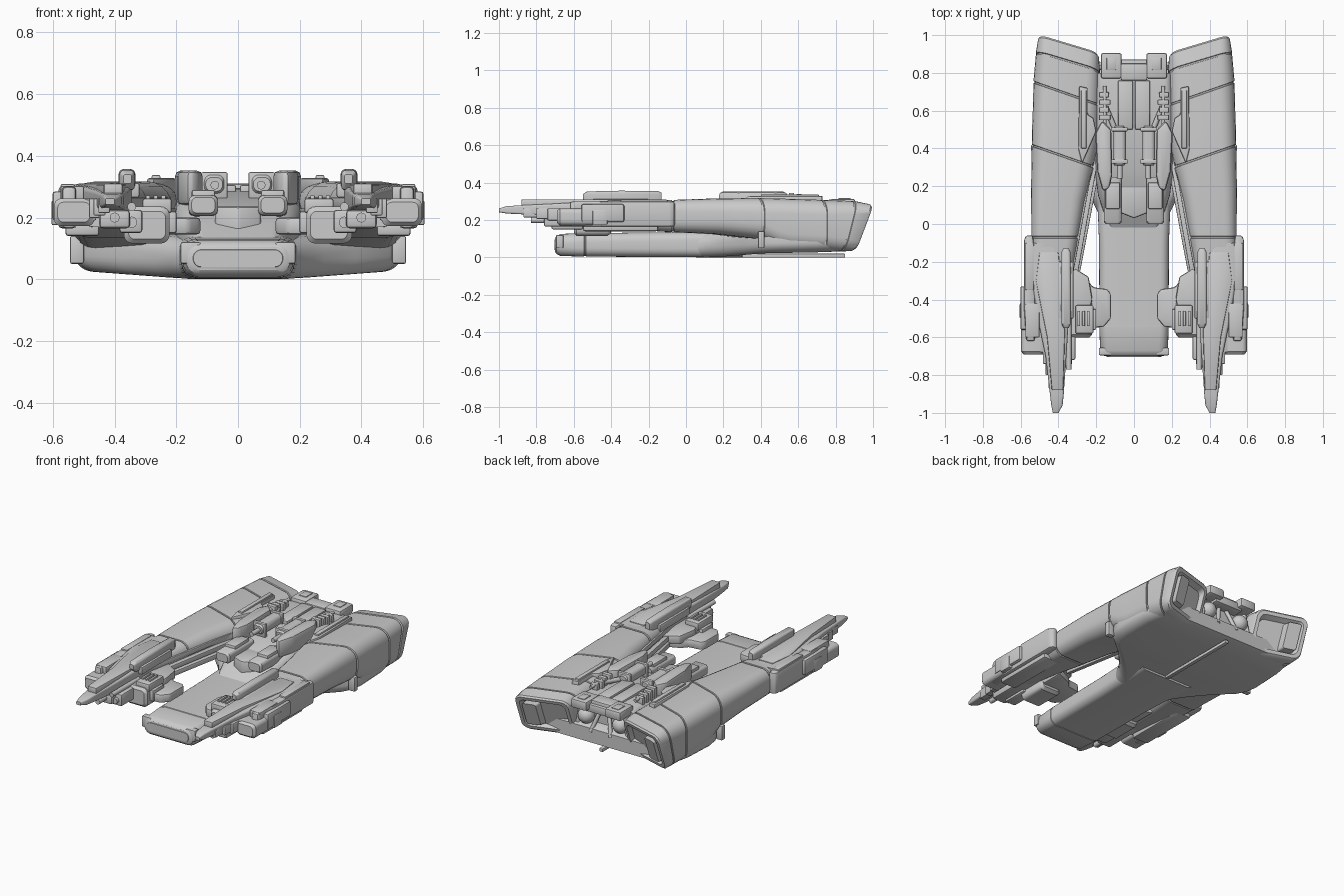
import bpy, bmesh, math
from mathutils import Vector

def finish(name, bm, mirror, angle=32):
    bmesh.ops.recalc_face_normals(bm, faces=bm.faces[:])
    me = bpy.data.meshes.new(name)
    bm.to_mesh(me)
    bm.free()
    me.shade_smooth()
    me.set_sharp_from_angle(angle=math.radians(angle))
    ob = bpy.data.objects.new(name, me)
    bpy.context.collection.objects.link(ob)
    if mirror:
        ob.modifiers.new("mirror", 'MIRROR')
    return ob

def loft(name, sections, mirror=True, warp=None, seg=5):
    """Rounded-rectangle sections (y, x0, x1, z0, z1, radius[, kx, kz]); kx, kz slant the section."""
    bm = bmesh.new()
    rings = []
    for s in sections:
        y, x0, x1, z0, z1, r = s[:6]
        kx, kz = s[6:] if len(s) > 6 else (0, 0)
        cx, cz = (x0 + x1) / 2, (z0 + z1) / 2
        r = min(r, (x1 - x0) * .49, (z1 - z0) * .49)
        ring = []
        for i, (px, pz) in enumerate([(x1 - r, z1 - r), (x0 + r, z1 - r), (x0 + r, z0 + r), (x1 - r, z0 + r)]):
            for k in range(seg + 1):
                a = math.pi / 2 * (i + k / seg)
                x, z = px + r * math.cos(a), pz + r * math.sin(a)
                v = Vector((x, y + kx * (x - cx) + kz * (z - cz), z))
                ring.append(bm.verts.new(warp(v) if warp else v))
        rings.append(ring)
    for a, b in zip(rings, rings[1:]):
        for i in range(len(a)):
            j = (i + 1) % len(a)
            bm.faces.new((a[i], a[j], b[j], b[i]))
    bm.faces.new(rings[0])
    bm.faces.new(rings[-1])
    return finish(name, bm, mirror)

def plate(name, pts, z0, z1, bevel=.006, mirror=True):
    """Top-view outline extruded from z0 to z1 with bevelled edges."""
    bm = bmesh.new()
    f = bm.faces.new([bm.verts.new((x, y, z0)) for x, y in pts])
    ex = bmesh.ops.extrude_face_region(bm, geom=[f])
    for v in ex["geom"]:
        if isinstance(v, bmesh.types.BMVert):
            v.co.z = z1
    bmesh.ops.bevel(bm, geom=bm.edges[:], offset=bevel, segments=2, profile=.5, affect='EDGES', clamp_overlap=True)
    return finish(name, bm, mirror)

def box(name, x0, x1, y0, y1, z0, z1, bevel=.006, mirror=True):
    return plate(name, [(x0, y0), (x1, y0), (x1, y1), (x0, y1)], z0, z1, bevel, mirror)

def rod(name, a, b, r, mirror=True, n=16):
    a, b = Vector(a), Vector(b)
    bm = bmesh.new()
    bmesh.ops.create_cone(bm, cap_ends=True, segments=n, radius1=r, radius2=r, depth=(b - a).length)
    q = Vector((0, 0, 1)).rotation_difference(b - a)
    for v in bm.verts:
        v.co = q @ v.co + (a + b) / 2
    return finish(name, bm, mirror)

def groove(y, x0, x1, z0, z1, r, kx, kz=0, d=.005):
    """Four sections that cut a narrow panel seam around a hull."""
    inner = (x0 + d, x1 - d, z0 + d, z1 - d, r)
    outer = (x0, x1, z0, z1, r)
    return [(y - .006, *outer, kx, kz), (y - .004, *inner, kx, kz), (y + .004, *inner, kx, kz), (y + .006, *outer, kx, kz)]

# long side hulls with panel seams and a recessed, slanted stern
loft("side_hull", [(-.56, .37, .50, .17, .275, .03), (-.3, .335, .535, .15, .295, .05)]
     + groove(-.07, .295, .543, .135, .308, .06, 0)
     + [(.15, .26, .545, .125, .315, .07, .2, 0)]
     + groove(.36, .215, .541, .10, .317, .08, .35)
     + [(.44, .20, .54, .06, .316, .08, .35, 0), (.5, .19, .537, .045, .314, .08, .35, 0)]
     + groove(.69, .18, .532, .035, .308, .08, .35)
     + groove(.83, .18, .52, .032, .302, .07, .3, .25)
     + [(.90, .185, .508, .035, .285, .05, .3, .38), (.912, .195, .50, .045, .275, .04, .3, .38),
        (.912, .215, .48, .065, .255, .03, .3, .38), (.88, .23, .465, .08, .24, .03, .3, .38)])
loft("stern_panel", [(.89, .375, .465, .08, .24, .012, .3, .38), (.945, .38, .46, .085, .235, .012, .3, .38)])

# flat central nose
loft("nose_body", [(-.70, -.155, .155, .03, .105, .035), (-.692, -.17, .17, .018, .116, .045),
                   (-.67, -.18, .18, .008, .126, .05)]
     + groove(-.54, -.183, .183, .005, .13, .045, 0, 0, .003)
     + [(-.1, -.185, .185, .002, .135, .045), (.3, -.20, .20, 0, .14, .045)], mirror=False)
loft("nose_cap", [(-.703, -.145, .145, .04, .095, .027), (-.69, -.15, .15, .035, .1, .03)], mirror=False)
box("nose_corner_guard", .12, .186, -.695, -.655, .05, .12)

# wide belly which flares out under the side hulls
def vee(v):
    v.z += .075 * max(0, abs(v.x) - .15) * max(0, (.14 - v.z) / .14)
    return v
loft("belly", [(.06, -.19, .19, .002, .12, .05), (.12, -.22, .22, .001, .13, .06), (.2, -.28, .28, 0, .14, .06),
               (.3, -.38, .38, 0, .15, .06), (.39, -.49, .49, 0, .155, .06), (.44, -.52, .52, 0, .16, .06),
               (.5, -.53, .53, 0, .16, .06), (.7, -.525, .525, .005, .16, .06), (.82, -.505, .505, .012, .15, .06),
               (.855, -.49, .49, .025, .13, .045)], mirror=False, warp=vee, seg=6)
box("belly_keel_seam", -.012, .012, .3, .85, 0, .02, .003, False)
box("belly_side_rib", .50, .545, .385, .42, .05, .14)

# raised spine rising from the nose to the stern
loft("spine_deck", [(-.02, -.13, .13, .05, .135, .02), (.06, -.16, .16, .05, .18, .05), (.15, -.19, .19, .05, .225, .06),
                    (.3, -.21, .21, .05, .26, .06), (.5, -.21, .21, .05, .285, .05), (.74, -.20, .20, .05, .295, .04),
                    (.8, -.20, .20, .05, .285, .04)], mirror=False)
plate("spine_strip", [(-.075, .06), (0, .03), (.075, .06), (.075, .24), (-.075, .24)], .13, .235, .01, False)
box("spine_panel", .006, .085, .5, .76, .27, .305, .006)
box("stern_hatch", -.07, .07, .76, .85, .25, .31, .008, False)
box("stern_bridge", -.1, .1, .79, .87, .24, .29, .008, False)

# stern blocks, ball thrusters and struts
box("stern_block", .065, .175, .77, .905, .255, .313, .012)
box("stern_block_hatch", .095, .145, .815, .88, .30, .318, .004)
for name, x, z, r in (("ball_thruster", .12, .19, .05), ("small_ball_thruster", .05, .12, .03)):
    bm = bmesh.new()
    bmesh.ops.create_uvsphere(bm, u_segments=24, v_segments=14, radius=r)
    bmesh.ops.translate(bm, verts=bm.verts[:], vec=(x, .82, z))
    finish(name, bm, True)
rod("stern_strut", (.02, .8, .27), (.07, .85, .11), .012)
rod("stern_outer_strut", (.15, .82, .27), (.18, .83, .1), .014)

# dorsal machinery beside the spine
loft("dorsal_front_block", [(0, .075, .15, .215, .265, .015), (.012, .065, .16, .207, .272, .02), (.25, .065, .16, .2, .275, .02)])
box("dorsal_block_step", .075, .15, .08, .22, .25, .29)
plate("dorsal_armour", [(.13, .19), (.165, .17), (.195, .28), (.205, .48), (.17, .55), (.12, .5), (.115, .26)], .24, .352, .018)
loft("dorsal_gun", [(.31, .05, .105, .285, .33, .02), (.325, .042, .112, .275, .343, .025),
                    (.5, .042, .112, .275, .343, .025), (.52, .055, .1, .285, .33, .02)])
for i, y in enumerate((.32, .49)):
    box("gun_band_%d" % i, .034, .12, y, y + .022, .262, .347, .005)
rod("gun_barrel", (.075, .24, .305), (.075, .33, .305), .014)
rod("gun_feed", (.1, .5, .3), (.15, .62, .31), .014)
for i, y in enumerate((.55, .59, .63, .67)):
    box("spine_fitting_%d" % i, .125 + .008 * (i % 2), .185, y, y + .028, .27, .345 - .006 * i, .004)
rod("spine_pipe", (.155, .5, .325), (.155, .73, .318), .01)
plate("shoulder_plate", [(.245, .72), (.29, .73), (.295, .4), (.275, .32), (.2, .49), (.215, .56), (.245, .58)], .28, .328, .008)
box("shoulder_rib", .252, .28, .4, .71, .31, .338, .005)

# rails in the gap between nose and side hulls
for i, (dx, z, y1) in enumerate(((0, .2, -.5), (.022, .235, -.4), (-.018, .165, -.25))):
    x1 = .19 + dx + (.4 - y1) * .15
    plate("inner_rail_%d" % i, [(.18 + dx, .4), (.215 + dx, .4), (x1 + .04, y1), (x1 + .015, y1)], z, z + .03, .004)

# forward prongs ending in blades
loft("prong_blade", [(-1.0, .40, .43, .242, .262, .006), (-.96, .378, .438, .235, .274, .01), (-.9, .372, .445, .232, .278, .01),
                     (-.7, .358, .468, .222, .288, .012), (-.5, .345, .51, .205, .30, .015), (-.3, .345, .545, .19, .308, .02),
                     (-.1, .42, .548, .19, .305, .02)])
plate("blade_top_plate", [(.375, -.88), (.435, -.88), (.46, -.6), (.52, -.3), (.5, -.15), (.4, -.15), (.365, -.55)], .27, .311, .006)
for i, (x, y) in enumerate(((.435, -.87), (.45, -.8), (.465, -.74), (.48, -.68))):
    box("blade_step_%d" % i, x - .02, x + .018, y, y + .25, .215 - .008 * i, .262, .004)
box("prong_chin", .35, .45, -.76, -.4, .165, .225, .012)
rod("prong_barrel", (.40, -.83, .2), (.40, -.6, .2), .016)
rod("prong_inner_barrel", (.345, -.77, .235), (.345, -.5, .235), .014)

# dorsal fin on each prong
loft("prong_fin", [(-.55, .345, .372, .31, .34, .008), (-.53, .335, .384, .29, .353, .014), (-.35, .333, .387, .28, .357, .016),
                   (-.15, .336, .384, .28, .355, .016), (-.13, .345, .375, .29, .345, .012)])
box("fin_base", .32, .40, -.5, -.2, .265, .312)

# outer armour of the prongs
plate("outer_armour", [(.525, -.62), (.57, -.62), (.582, -.45), (.582, -.08), (.57, -.06), (.535, -.06), (.52, -.2)], .165, .3, .012)
box("outer_armour_lip", .53, .575, -.35, -.1, .285, .309)
box("outer_side_pod", .56, .602, -.56, -.33, .19, .285, .01)
box("outer_side_rib", .57, .605, -.5, -.42, .175, .255)
loft("outer_front_pod", [(-.69, .48, .585, .185, .25, .02), (-.675, .465, .597, .172, .262, .025), (-.5, .465, .597, .172, .262, .025)])
box("outer_top_block", .5, .575, -.6, -.42, .25, .303)
box("outer_under_block", .45, .56, -.55, -.15, .14, .185, .01)

# inner winglets with gun pods
plate("inner_winglet", [(.36, -.25), (.245, -.30), (.215, -.335), (.14, -.345), (.122, -.37), (.122, -.50), (.16, -.545), (.36, -.56)], .145, .2, .012)
plate("winglet_arm", [(.37, -.2), (.24, -.28), (.22, -.4), (.25, -.5), (.37, -.5)], .18, .235, .01)
loft("gun_pod", [(-.6, .235, .355, .13, .22, .02), (-.585, .222, .37, .116, .235, .028), (-.42, .222, .37, .116, .235, .028),
                 (-.4, .24, .36, .13, .22, .02)])
box("pod_top", .215, .31, -.58, -.43, .215, .262, .008)
for i, x in enumerate((.235, .26, .285)):
    box("pod_rib_%d" % i, x, x + .014, -.54, -.46, .25, .272, .003)
box("pod_front_block", .31, .385, -.72, -.55, .15, .225, .01)
rod("pod_barrel", (.345, -.74, .185), (.345, -.55, .185), .018)
box("pod_side_box", .2, .24, -.56, -.45, .15, .22)
